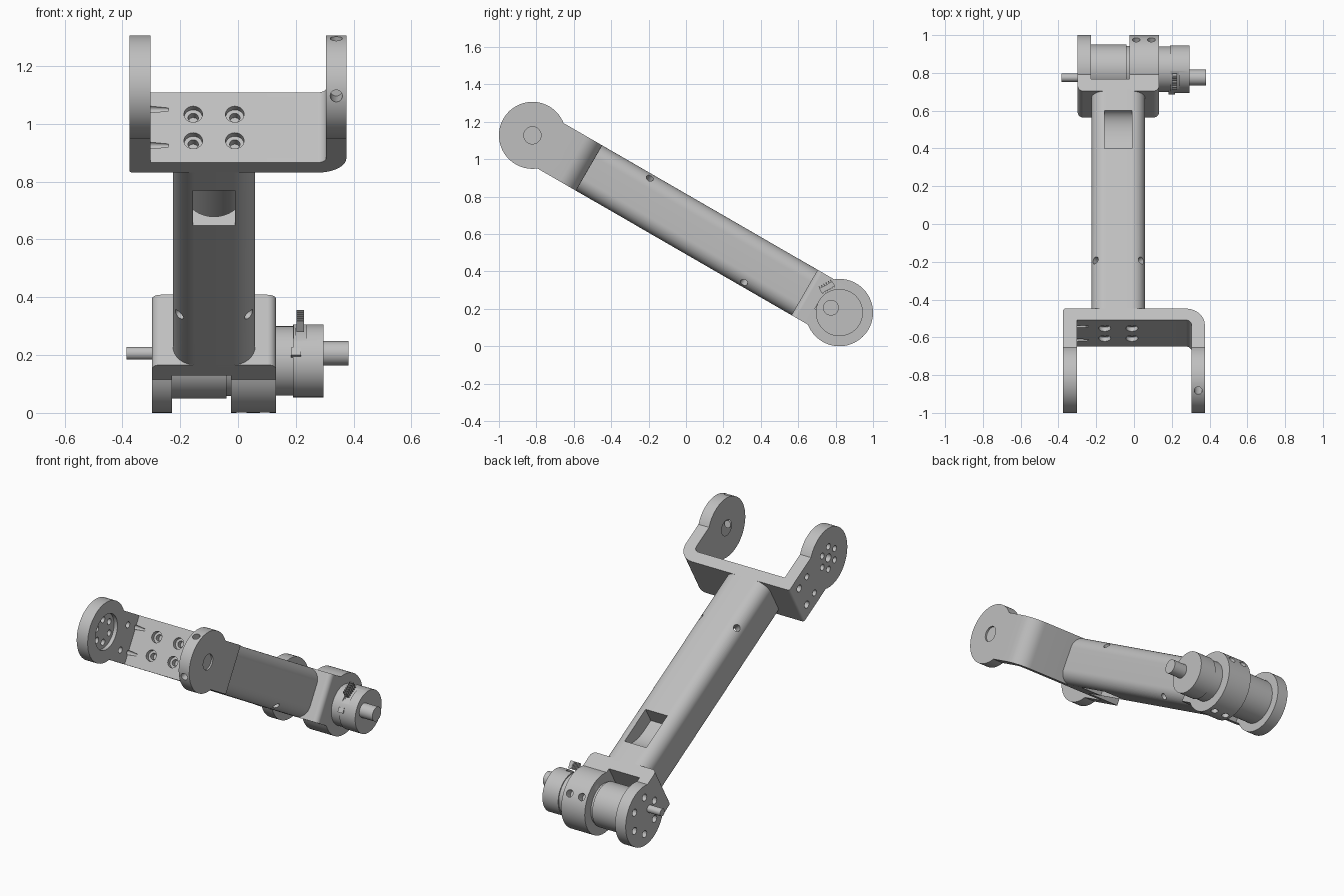
import bpy, bmesh, math
from mathutils import Vector, Matrix

if "Cube" in bpy.data.objects:
    bpy.data.objects.remove(bpy.data.objects["Cube"], do_unlink=True)

grey = bpy.data.materials.new("machined_grey")
grey.use_nodes = True
COLOR = (0.52, 0.52, 0.52, 1)
grey.diffuse_color = COLOR
grey.node_tree.nodes["Principled BSDF"].inputs["Base Color"].default_value = COLOR

# Everything is built in the link's own frame: lower pivot at the origin,
# the link running along -y, then tilted into place at the end.
PLACE = Matrix.Translation((0, 0.82, 0.18)) @ Matrix.Rotation(math.radians(-30), 4, "X")
REACH = -1.895      # upper pivot
HALF = 0.14         # half height of link and brackets
MID = -0.083        # centre line of the tube
parts = []


def new_object(name, bm):
    bmesh.ops.recalc_face_normals(bm, faces=bm.faces)
    mesh = bpy.data.meshes.new(name)
    bm.to_mesh(mesh)
    bm.free()
    mesh.materials.append(grey)
    ob = bpy.data.objects.new(name, mesh)
    bpy.context.scene.collection.objects.link(ob)
    return ob


def part(ob):
    parts.append(ob)
    return ob


def rod(name, start, end, r, r_end=None, segs=64):
    a, b = Vector(start), Vector(end)
    m = Matrix.Translation((a + b) / 2) @ (b - a).to_track_quat("Z", "Y").to_matrix().to_4x4()
    bm = bmesh.new()
    bmesh.ops.create_cone(bm, cap_ends=True, segments=segs, radius1=r,
                          radius2=r if r_end is None else r_end,
                          depth=(b - a).length, matrix=m)
    return new_object(name, bm)


def x_rod(name, x0, x1, r, y=0.0, z=0.0, segs=64):
    return rod(name, (x0, y, z), (x1, y, z), r, segs=segs)


def rounded(points, steps=10):
    """Outline from (a, b, radius) corners."""
    out = []
    for i, (a, b, r) in enumerate(points):
        p = Vector((a, b))
        if r == 0:
            out.append(p)
            continue
        d0 = (Vector(points[i - 1][:2]) - p).normalized()
        d1 = (Vector(points[(i + 1) % len(points)][:2]) - p).normalized()
        c = p + (d0 + d1) * r
        for k in range(steps + 1):
            t = k / steps * math.pi / 2
            out.append(c - d1 * r * math.cos(t) - d0 * r * math.sin(t))
    return out


def prism(name, outline, axis, t0, t1):
    put = {"x": lambda p, t: (t, p[0], p[1]),
           "y": lambda p, t: (p[0], t, p[1]),
           "z": lambda p, t: (p[0], p[1], t)}[axis]
    bm = bmesh.new()
    lo = [bm.verts.new(put(p, t0)) for p in outline]
    hi = [bm.verts.new(put(p, t1)) for p in outline]
    bm.faces.new(lo)
    bm.faces.new(hi)
    n = len(lo)
    for i in range(n):
        bm.faces.new((lo[i], lo[(i + 1) % n], hi[(i + 1) % n], hi[i]))
    return new_object(name, bm)


def box(name, size, matrix):
    bm = bmesh.new()
    bmesh.ops.create_cube(bm, size=1, matrix=matrix @ Matrix.Diagonal((*size, 1)))
    return new_object(name, bm)


def combine(ob, others, op="DIFFERENCE"):
    for o in others:
        mod = ob.modifiers.new("combine", "BOOLEAN")
        mod.operation, mod.solver, mod.object = op, "EXACT", o
        deps = bpy.context.evaluated_depsgraph_get()
        mesh = bpy.data.meshes.new_from_object(ob.evaluated_get(deps))
        ob.modifiers.clear()
        ob.data = mesh
        bpy.data.objects.remove(o, do_unlink=True)
    return ob


def spoke(x, degrees, r0, r1, radius, y=0.0):
    """Radial drill in a disc whose axis runs along x."""
    c, s = math.cos(math.radians(degrees)), math.sin(math.radians(degrees))
    return rod("drill", (x, y + r0 * c, r0 * s), (x, y + r1 * c, r1 * s), radius, segs=24)


def ring_holes(x0, x1, ring, radius, y):
    return [x_rod("drill", x0, x1, radius, y + ring * math.cos(i * math.pi / 3),
                  ring * math.sin(i * math.pi / 3), 24) for i in range(6)]


# Upper fork: U-shaped base, two end discs
upper = part(prism("upper_fork", rounded([
    (-0.375, REACH, 0), (-0.375, -1.545, 0.012), (0.375, -1.545, 0.1), (0.375, REACH, 0),
    (0.305, REACH, 0), (0.305, -1.615, 0.03), (-0.302, -1.615, 0), (-0.302, REACH, 0)]),
    "z", -HALF, HALF))
combine(upper, [x_rod("disc", -0.375, -0.302, 0.179, REACH),
                x_rod("disc", 0.305, 0.375, 0.179, REACH)], "UNION")
# Pivot bores, hub recess and set screw holes
drills = [x_rod("drill", 0.2, 0.5, 0.024, REACH), x_rod("drill", 0.2, 0.36, 0.046, REACH),
          x_rod("drill", 0.365, 0.5, 0.046, REACH),
          x_rod("drill", -0.5, -0.2, 0.024, REACH), x_rod("drill", -0.325, -0.2, 0.105, REACH)]
drills += ring_holes(-0.5, -0.2, 0.068, 0.018, REACH)
drills += [spoke(0.34, a, 0.06, 0.25, 0.021, REACH) for a in (140, 220)]
# Screw holes through the side strap and the fork base
for z in (-0.072, 0.072):
    drills.append(rod("drill", (-0.4, -1.615, z), (-0.24, -1.615, z), 0.024, 0.006, 24))
    drills.append(x_rod("drill", -0.4, -0.25, 0.018, -1.7, z, 24))
for x in (MID - 0.072, MID + 0.072):
    for z in (-0.053, 0.053):
        drills.append(rod("drill", (x, -1.625, z), (x, -1.59, z), 0.032, segs=32))
        drills.append(rod("drill", (x, -1.6, z), (x, -1.56, z), 0.018, segs=24))
combine(upper, drills)

# Link tube with rounded corners, inner bore and cable openings
tube = part(prism("link_tube", rounded([
    (MID - 0.1425, -HALF, 0.075), (MID + 0.1425, -HALF, 0.075),
    (MID + 0.1425, HALF, 0.075), (MID - 0.1425, HALF, 0.075)], 14), "y", -1.55, -0.2))
pocket = [(-0.566, 0.2), (-0.566, 0.04)]
for k in range(1, 13):
    t = k / 12 * math.pi / 2
    pocket.append((-0.5 + 0.165 * math.sin(t), 0.14 - 0.1 * math.cos(t)))
pocket.append((-0.335, 0.2))
cuts = [rod("bore", (MID, -1.52, 0), (MID, -0.8, 0), 0.105),
        box("window", (0.145, 0.24, 0.2), Matrix.Translation((MID, -1.3, -0.1))),
        prism("pocket", pocket, "x", MID - 0.0725, MID + 0.0725)]
for side in (-1, 1):
    for y, up in ((-1.237, 1), (-0.522, -1)):
        cuts.append(rod("drill", (MID + side * 0.06, y, up * 0.055),
                        (MID + side * 0.18, y, up * 0.175), 0.02, segs=24))
combine(tube, cuts)

# Lower bracket: thin left cheek and wide clamp ring around the motor
lower = part(prism("lower_bracket", rounded([
    (-0.298, 0, 0), (-0.298, -0.215, 0.03), (0.132, -0.215, 0.03), (0.132, 0, 0),
    (-0.025, 0, 0), (-0.025, -0.14, 0), (-0.228, -0.14, 0), (-0.228, 0, 0)]),
    "z", -HALF, HALF))
combine(lower, [x_rod("disc", -0.298, -0.228, 0.18),
                x_rod("disc", -0.025, 0.132, 0.18)], "UNION")
combine(lower, ring_holes(-0.4, -0.24, 0.11, 0.021, 0)
        + [spoke(x, a, 0.135, 0.25, 0.021) for x in (0.012, 0.092) for a in (60, -60)])

# Motor, gear housing and offset shafts
part(x_rod("motor_body", -0.235, -0.04, 0.13))
part(x_rod("motor_collar", -0.04, -0.02, 0.122))
part(x_rod("gear_housing", 0.12, 0.2, 0.12))
cap = part(x_rod("encoder_cap", 0.19, 0.295, 0.126))
part(x_rod("thick_shaft", 0.28, 0.382, 0.042, -0.052))
part(x_rod("thin_shaft", -0.385, -0.28, 0.022, -0.052, segs=32))
part(box("housing_tab", (0.035, 0.02, 0.03), Matrix.Translation((0.2, -0.116, -0.035))))

# Connector sitting in a notch of the cap, with a row of pins
seat = Matrix.Translation((0.215, -0.124, 0.084)) @ Matrix.Rotation(math.radians(60), 4, "X")
combine(cap, [box("notch", (0.044, 0.14, 0.07), seat)])
part(box("connector", (0.018, 0.08, 0.028), seat))
for i in range(6):
    part(box("connector_pin", (0.026, 0.006, 0.045),
             seat @ Matrix.Translation((0, -0.035 + i * 0.014, 0.004))))

# Tilt into place and shade
bpy.ops.object.select_all(action="DESELECT")
for ob in parts:
    ob.matrix_world = PLACE
    ob.select_set(True)
bpy.context.view_layer.objects.active = parts[0]
bpy.ops.object.shade_smooth_by_angle(angle=math.radians(30))
